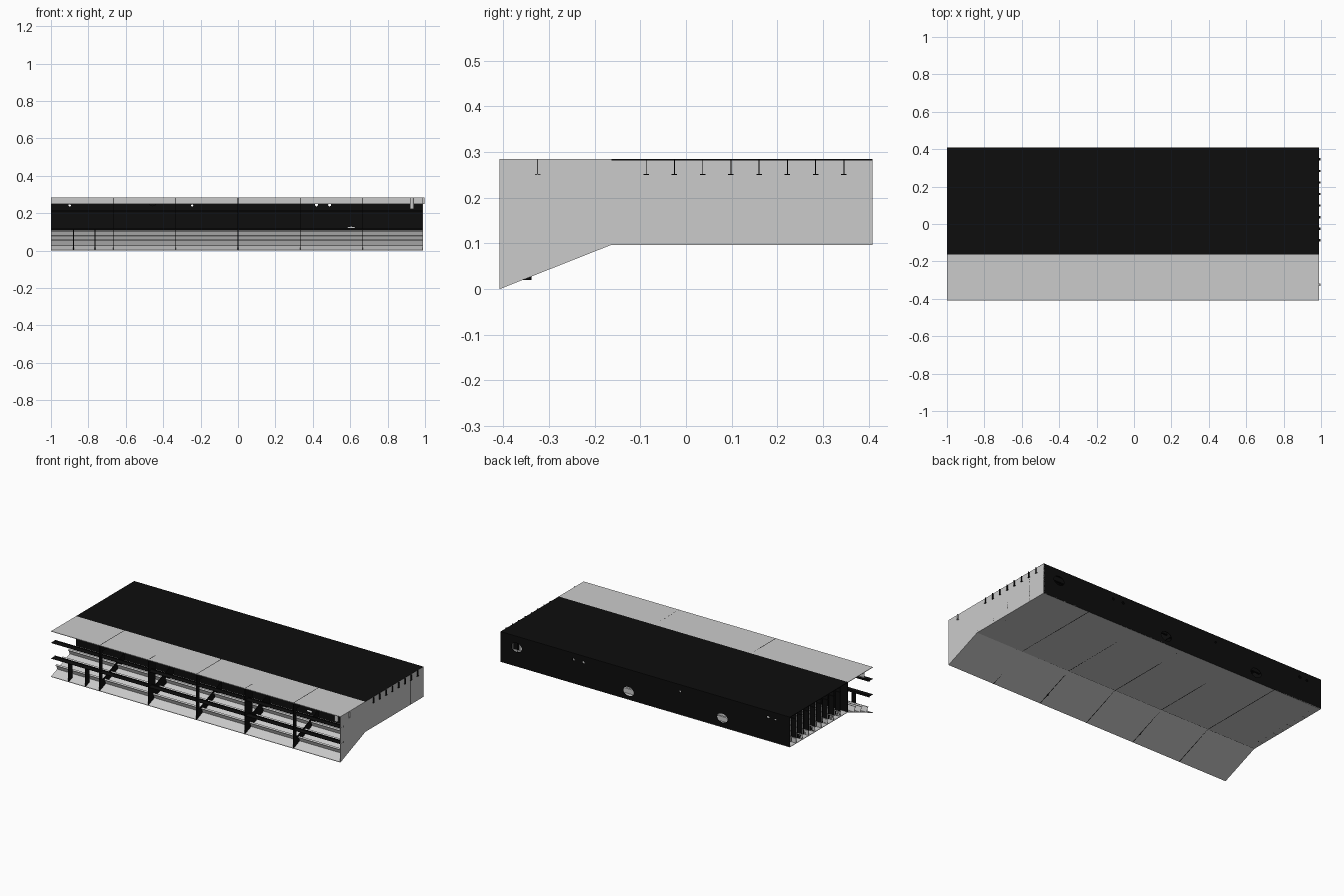
import bpy, bmesh, math
from mathutils import Matrix

if "Cube" in bpy.data.objects:
    bpy.data.objects.remove(bpy.data.objects["Cube"])

X0, X1 = -1.0, 0.99          # section length
YF, YK, YB = -0.408, -0.163, 0.408   # front edge, knuckle, back wall
ZK, ZT = 0.097, 0.285        # flat bottom, deck
T = 0.003                    # plate thickness
FRAMES = [-0.667, -0.333, 0.0, 0.333, 0.667]
LONGS = [-0.087 + 0.0618 * i for i in range(8)]

black = bpy.data.materials.new("black_paint")
black.diffuse_color = (0.004, 0.004, 0.004, 1)
black.use_nodes = True
black.node_tree.nodes["Principled BSDF"].inputs["Base Color"].default_value = black.diffuse_color


def box(bm, x0, x1, y0, y1, z0, z1):
    m = Matrix.Translation(((x0 + x1) / 2, (y0 + y1) / 2, (z0 + z1) / 2)) @ Matrix.Diagonal((x1 - x0, y1 - y0, z1 - z0, 1))
    bmesh.ops.create_cube(bm, size=1, matrix=m)


def prism(bm, profile, x0, x1):
    """Extrude a y-z outline along x."""
    f = bm.faces.new([bm.verts.new((x0, y, z)) for y, z in profile])
    r = bmesh.ops.extrude_face_region(bm, geom=[f])
    vs = [v for v in r["geom"] if isinstance(v, bmesh.types.BMVert)]
    bmesh.ops.translate(bm, verts=vs, vec=(x1 - x0, 0, 0))


def tee(bm, y, z, ang, x0, x1, h=0.035, flange=0.012):
    """T stiffener along x, standing off a plate in direction ang (y-z plane)."""
    c, s, t = math.cos(ang), math.sin(ang), 0.001
    def put(pts):
        prism(bm, [(y + a * c - b * s, z + a * s + b * c) for a, b in pts], x0, x1)
    put([(0, -t), (h, -t), (h, t), (0, t)])
    put([(h - 0.002, -flange / 2), (h, -flange / 2), (h, flange / 2), (h - 0.002, flange / 2)])


def finish(name, bm, mat=None):
    bmesh.ops.recalc_face_normals(bm, faces=bm.faces)
    me = bpy.data.meshes.new(name)
    bm.to_mesh(me)
    bm.free()
    ob = bpy.data.objects.new(name, me)
    bpy.context.collection.objects.link(ob)
    if mat:
        me.materials.append(mat)
    return ob


def cut_holes(ob, holes, y):
    """Oval openings (x, z, half width, half height) through a wall."""
    bm = bmesh.new()
    for x, z, rx, rz in holes:
        m = Matrix.Translation((x, y, z)) @ Matrix.Diagonal((rx, 1, rz, 1)) @ Matrix.Rotation(math.pi / 2, 4, 'X')
        bmesh.ops.create_cone(bm, cap_ends=True, segments=20, radius1=1, radius2=1, depth=0.03, matrix=m)
    cutter = finish(ob.name + "_cutter", bm)
    cutter.hide_render = True
    cutter.hide_set(True)
    mod = ob.modifiers.new("openings", 'BOOLEAN')
    mod.object = cutter
    mod.solver = 'EXACT'
    bpy.context.view_layer.objects.active = ob
    bpy.ops.object.modifier_apply(modifier=mod.name)
    bpy.data.objects.remove(cutter)


# Deck: bare front strip and black tank top
bm = bmesh.new()
box(bm, X0, X1, YF, YK, ZT - T, ZT)
finish("front_deck", bm)
bm = bmesh.new()
box(bm, X0, X1, YK, YB, ZT - T, ZT)
finish("tank_top", bm, black)

# Bottom: sloping and flat plates
bm = bmesh.new()
prism(bm, [(YF, 0), (YK, ZK), (YB, ZK), (YB, ZK + T), (YK, ZK + T), (YF, T)], X0, X1)
finish("bottom_plating", bm)

# Right end bulkhead
bm = bmesh.new()
prism(bm, [(YF, 0), (YK, ZK), (YB, ZK), (YB, ZT), (YF, ZT)], X1 - T, X1)
finish("end_bulkhead", bm)

# Tank side walls with access openings
bm = bmesh.new()
box(bm, X0, X1, YB - T, YB, ZK, ZT)
back = finish("back_wall", bm, black)
cut_holes(back, [(0.88, 0.215, 0.037, 0.028), (0.11, 0.148, 0.037, 0.028), (-0.535, 0.155, 0.037, 0.028),
                 (0.49, 0.245, 0.008, 0.008), (0.42, 0.245, 0.008, 0.008), (-0.245, 0.242, 0.006, 0.006),
                 (-0.85, 0.245, 0.01, 0.008), (-0.9, 0.242, 0.007, 0.006)], YB)
bm = bmesh.new()
box(bm, X0, X1, YK, YK + T, ZK, ZT)
inner = finish("inner_wall", bm, black)
cut_holes(inner, [(-0.9, 0.242, 0.007, 0.006), (-0.455, 0.248, 0.015, 0.008), (-0.245, 0.242, 0.006, 0.006),
                  (0.42, 0.245, 0.008, 0.008), (0.49, 0.245, 0.008, 0.008), (0.605, 0.122, 0.02, 0.006)], YK)

# Longitudinal stiffeners under deck
bm = bmesh.new()
for y in LONGS:
    tee(bm, y, ZT, -math.pi / 2, X0, 0.998)
finish("deck_longitudinals", bm, black)
bm = bmesh.new()
tee(bm, -0.325, ZT, -math.pi / 2, X0, 0.998)
finish("front_deck_longitudinal", bm)

# Longitudinal stiffeners on flat and sloping bottom
bm = bmesh.new()
for y in LONGS:
    tee(bm, y, ZK, math.pi / 2, X0, X1)
slope = math.atan2(ZK, YK - YF)
for k in (0.25, 0.5, 0.75):
    tee(bm, YF + k * (YK - YF), k * ZK, slope + math.pi / 2, X0, X1)
finish("bottom_longitudinals", bm)

# Open front side: horizontal stringers
bm = bmesh.new()
for z in (0.115, 0.212):
    tee(bm, YF, z, 0, X0, X1)
finish("side_stringers", bm, black)

# Vertical stiffeners at the open end and on the end bulkhead
bm = bmesh.new()
for y in LONGS:
    for x, d in ((X0, 1), (X1, -1)):
        xa, xb = sorted((x, x + d * 0.035))
        box(bm, xa, xb, y - 0.001, y + 0.001, ZK, ZT)
        xa, xb = sorted((x + d * 0.033, x + d * 0.035))
        box(bm, xa, xb, y - 0.006, y + 0.006, ZK, ZT)
finish("end_stiffeners", bm, black)

# Transverse frames: front bay ring and tank floors
bm = bmesh.new()
for i, x in enumerate(FRAMES):
    deep = i in (1, 3)
    d = 0.075 if deep else 0.05
    a, b = x - 0.002, x + 0.002
    prism(bm, [(YF, 0), (YK, ZK), (YK, ZK + d), (YF, d)], a, b)
    box(bm, a, b, YF, YF + (0.07 if deep else 0.025), 0.02, ZT)
    box(bm, a, b, YF, YK, ZT - 0.045, ZT)
    if deep:
        box(bm, a, b, YK, YB, ZK, ZT)
    else:
        box(bm, a, b, YK, YB, ZK, ZK + 0.06)
        box(bm, a, b, YK, YB, ZT - 0.06, ZT)
        for y in (YK, 0.1, YB - 0.045):
            box(bm, a, b, y, y + 0.045, ZK, ZT)
# small brackets near the open end
for x in (-0.88, -0.765):
    prism(bm, [(YF, 0), (YF + 0.035, 0.014), (YF + 0.035, 0.115), (YF, 0.115)], x - 0.003, x + 0.003)
finish("transverse_frames", bm, black)

# Vent pipe in the front bay
bm = bmesh.new()
bmesh.ops.create_cone(bm, cap_ends=True, segments=16, radius1=0.011, radius2=0.011, depth=0.06,
                      matrix=Matrix.Translation((0.93, -0.36, 0.254)))
pipe = finish("vent_pipe", bm)
bpy.context.view_layer.objects.active = pipe
pipe.select_set(True)
bpy.ops.object.shade_smooth_by_angle()
